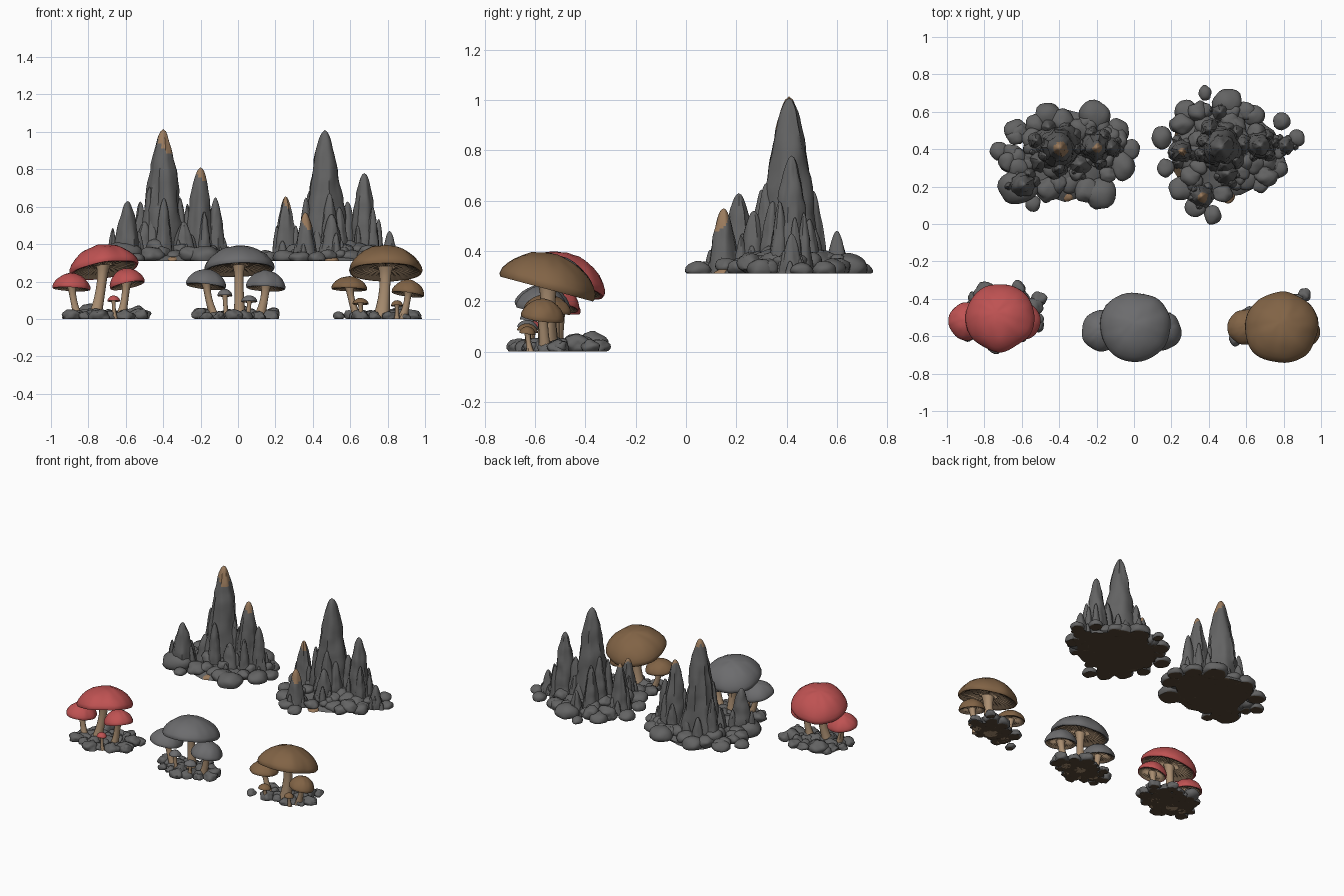
import bpy, bmesh, math, random
from mathutils import Vector, Euler, noise

random.seed(7)
cube = bpy.data.objects.get("Cube")
if cube:
    bpy.data.objects.remove(cube)


def material(name, rgb):
    m = bpy.data.materials.new(name)
    m.use_nodes = True
    m.diffuse_color = (*rgb, 1)
    m.node_tree.nodes["Principled BSDF"].inputs["Base Color"].default_value = (*rgb, 1)
    return m


STONE = material("grey stone", (.125, .125, .125))
EARTH = material("dark earth", (.09, .06, .035))
TAN = material("tan flesh", (.4, .27, .165))
OCHRE = material("ochre mineral", (.33, .2, .11))
RED = material("red cap skin", (.52, .085, .085))
GREY = material("grey cap skin", (.15, .15, .155))
BROWN = material("brown cap skin", (.22, .125, .06))


def finish(bm, name, mats, floor=None):
    """Flatten everything under the floor, then make a smooth object."""
    if floor is not None:
        for v in bm.verts:
            v.co.z = max(v.co.z, floor)
        for f in bm.faces:
            if all(v.co.z < floor + .0005 for v in f.verts):
                f.material_index = 1
    bmesh.ops.recalc_face_normals(bm, faces=bm.faces)
    me = bpy.data.meshes.new(name)
    bm.to_mesh(me)
    bm.free()
    for m in mats:
        me.materials.append(m)
    ob = bpy.data.objects.new(name, me)
    bpy.context.collection.objects.link(ob)
    bpy.ops.object.select_all(action='DESELECT')
    bpy.context.view_layer.objects.active = ob
    ob.select_set(True)
    bpy.ops.object.shade_smooth_by_angle(angle=math.radians(50))
    return ob


def loft(bm, rings, bottom, top, mats=None):
    """Skin rings of points and close both ends with a pole."""
    rows = [[bm.verts.new(p) for p in ring] for ring in rings]
    n = len(rows[0])
    faces = []
    for k, (a, b) in enumerate(zip(rows, rows[1:])):
        for i in range(n):
            j = (i + 1) % n
            f = bm.faces.new((a[i], a[j], b[j], b[i]))
            f.material_index = mats[k] if mats else 0
            faces.append(f)
    for row, p, k in ((rows[0], bottom, 0), (rows[-1], top, -1)):
        pole = bm.verts.new(p)
        for i in range(n):
            f = bm.faces.new((row[i], row[(i + 1) % n], pole))
            f.material_index = mats[k] if mats else 0
            faces.append(f)
    return faces


def boulder(bm, x, y, z, r, flat=.75, rough=.28, mat=0):
    """Lumpy stone with a random stretch."""
    verts = bmesh.ops.create_icosphere(bm, subdivisions=3, radius=1)["verts"]
    seed = Vector((x, y, r)) * 57
    sx, sy = random.uniform(.9, 1.12), random.uniform(.9, 1.12)
    for v in verts:
        k = r * (1 + rough * noise.noise(v.co * 1.3 + seed))
        v.co = Vector((x + v.co.x * k * sx, y + v.co.y * k * sy, z + v.co.z * k * flat))
    for f in {f for v in verts for f in v.link_faces}:
        f.material_index = mat


def column(bm, x, y, floor, top, r, tip=0):
    """Tapering, ridged stalagmite with a rounded end."""
    n, rows, h = 24, 22, top - floor
    seed = Vector((x * 31, y * 31, top * 17))
    rings = []
    for k in range(rows):
        t = 1 - (1 - k / rows) ** 1.3
        base = r * (1 - .68 * t) * math.sqrt(1 - t ** 7)
        ring = []
        for i in range(n):
            a = math.tau * i / n
            d = Vector((math.cos(a), math.sin(a), 0))
            ridge = noise.noise(d * 2.4 + Vector((0, 0, h * t * 4)) + seed)
            lump = noise.noise(d + Vector((0, 0, h * t * 16)) + seed)
            q = base * (1 + .22 * ridge + .14 * lump)
            ring.append((x + d.x * q, y + d.y * q, floor + h * t))
        rings.append(ring)
    for f in loft(bm, rings, (x, y, floor), (x, y, top)):
        c = f.calc_center_median()
        side = (c.x - x - c.y + y) / r
        if c.z > top - tip * (.7 + side):
            f.material_index = 2


def formation(name, floor, centre, size, peaks, rim):
    """Clustered stalagmites on a skirt of boulders."""
    bm = bmesh.new()
    cx, cy = centre
    # fused columns, each with shorter drips around its foot
    for x, y, top, r, tip in peaks:
        column(bm, x, y, floor, top, r, tip)
        count = 9 if r > .1 else 6
        for i in range(count):
            a = math.tau * (i + random.uniform(-.3, .3)) / count
            reach = r * random.uniform(.65, 1)
            height = (top - floor) * random.uniform(.22, .62)
            column(bm, x + reach * math.cos(a), y + reach * math.sin(a),
                   floor, floor + height, r * random.uniform(.36, .5))
    # broad footing and scattered boulders
    boulder(bm, cx, cy, floor, size[0] * .85, .2)
    for i in range(46):
        a, d = random.uniform(0, math.tau), math.sqrt(random.random())
        r = random.uniform(.035, .062)
        boulder(bm, cx + size[0] * d * math.cos(a), cy + size[1] * d * math.sin(a),
                floor + random.uniform(.02, .04) + .05 * (1 - d), r)
    for x, y, r in rim:
        boulder(bm, x, y, floor + r * .3, r, .7, .15)
    boulder(bm, cx + .02, cy - size[1], floor, .035, .6, mat=2)
    finish(bm, name, (STONE, EARTH, OCHRE), floor)


formation("left_rock_formation", .31, (-.37, .37), (.31, .21),
          [(-.4, .41, 1.015, .13, .1), (-.2, .41, .81, .095, .06), (-.59, .21, .63, .08, 0),
           (-.12, .41, .65, .06, 0), (-.5, .34, .52, .07, 0), (-.29, .32, .52, .07, 0)],
          [(-.46, .58, .075), (-.21, .58, .08), (-.18, .16, .08), (-.02, .4, .05),
           (-.72, .39, .05), (-.62, .2, .1), (-.09, .5, .06), (-.06, .31, .07),
           (-.63, .5, .06), (-.54, .11, .04), (-.34, .22, .06)])
formation("right_rock_formation", .31, (.48, .39), (.3, .24),
          [(.465, .41, 1.01, .13, 0), (.675, .42, .78, .09, 0), (.255, .39, .655, .07, .05),
           (.36, .15, .57, .065, .06), (.81, .42, .47, .05, 0), (.46, .6, .48, .05, 0),
           (.5, .27, .56, .07, 0)],
          [(.5, .65, .08), (.38, .7, .04), (.28, .6, .06), (.42, .05, .05),
           (.87, .46, .045), (.79, .55, .05), (.15, .46, .055), (.17, .3, .05),
           (.25, .19, .06), (.77, .3, .06), (.33, .09, .05), (.64, .58, .06), (.6, .24, .06)])


# cap outline as (radius, height): dome, rolled rim, hollow gill side
DOME = [(.12, .99), (.3, .93), (.48, .83), (.65, .67), (.8, .47), (.91, .25), (.98, .04)]
UNDER = [(1, -.12), (.97, -.23), (.91, -.22), (.84, -.14), (.6, -.04), (.35, .02), (.14, 0)]


def mushroom(name, skin, foot, cap, r, h, tilt, stem):
    """Curved stem with a tilted cap; cap gives the rim centre."""
    cap, foot = Vector(cap), Vector((*foot, 0))
    rot = Euler((math.radians(tilt[0]), math.radians(tilt[1]), 0)).to_matrix()
    # cap
    bm = bmesh.new()
    n, rings, outline = 64, [], DOME + UNDER
    for k, (pr, pz) in enumerate(outline):
        ring = []
        for i in range(n):
            a = math.tau * i / n
            d = Vector((math.cos(a), math.sin(a), 0))
            wave = 1 + .07 * noise.noise(d * 1.5 + cap * 23) * pr
            z = pz * h
            if k < len(DOME):
                z += .05 * h * noise.noise(d * pr * 4 + cap * 31)
            elif k > len(DOME) + 2:
                z += .035 * h * (1 if i % 2 else -1)
            ring.append(cap + rot @ Vector((d.x * pr * r * wave, d.y * pr * r * wave, z)))
        rings.append(ring)
    mats = [0 if k < len(DOME) + 2 else 1 for k in range(len(outline) - 1)]
    loft(bm, rings, cap + rot @ Vector((0, 0, h)), cap, mats)
    finish(bm, name + "_cap", (skin, TAN))
    # stem, flared at both ends
    bm = bmesh.new()
    top = cap + rot @ Vector((0, 0, h * .06))
    bend = Vector((top.x * .8 + foot.x * .2, top.y * .8 + foot.y * .2, top.z * .45))
    rings, n, rows = [], 16, 12
    for k in range(rows + 1):
        t = k / rows
        c = foot * (1 - t) ** 2 + bend * 2 * t * (1 - t) + top * t * t
        q = stem * (.78 + .5 * (1 - t) ** 3 + .45 * t ** 8)
        ring = []
        for i in range(n):
            a = math.tau * i / n
            w = q * (1 + .15 * noise.noise(Vector((math.cos(a) * 2, math.sin(a) * 2, t)) + cap * 19))
            ring.append(c + Vector((math.cos(a) * w, math.sin(a) * w, 0)))
        rings.append(ring)
    loft(bm, rings, foot, top)
    finish(bm, name + "_stem", (TAN,))


def stones(name, centre, size, count, rim):
    """Low stony ground under a mushroom group."""
    bm = bmesh.new()
    cx, cy = centre
    boulder(bm, cx, cy, 0, size[1], .16)
    for i in range(count):
        a = math.tau * (i * .618)
        d = math.sqrt((i + 1) / count)
        r = random.uniform(.03, .052)
        boulder(bm, cx + size[0] * d * math.cos(a), cy + size[1] * d * math.sin(a),
                .012, r, .8, .4)
    for x, y, r in rim:
        boulder(bm, x, y, r * .5, r, .8, .35)
    finish(bm, name, (STONE, EARTH), 0)


# red group
mushroom("red_large", RED, (-.77, -.53), (-.72, -.5, .285), .185, .11, (-14, -9), .032)
mushroom("red_left", RED, (-.85, -.53), (-.89, -.52, .175), .102, .07, (-6, 3), .022)
mushroom("red_right", RED, (-.63, -.53), (-.595, -.52, .195), .096, .075, (-10, -12), .024)
mushroom("red_tiny", RED, (-.66, -.61), (-.665, -.61, .1), .034, .025, (-8, 0), .012)
stones("red_group_stones", (-.73, -.5), (.2, .145), 24,
       [(-.51, -.4, .04), (-.54, -.44, .05), (-.62, -.35, .04), (-.52, -.54, .04), (-.8, -.38, .06)])

# grey group
mushroom("grey_large", GREY, (.01, -.54), (.005, -.545, .285), .188, .105, (-12, -2), .03)
mushroom("grey_left", GREY, (-.12, -.56), (-.17, -.57, .19), .11, .075, (-8, 6), .023)
mushroom("grey_right", GREY, (.11, -.56), (.15, -.57, .18), .105, .08, (-8, 3), .026)
mushroom("grey_tiny_left", GREY, (-.06, -.62), (-.07, -.62, .13), .04, .03, (-8, 0), .014)
mushroom("grey_tiny_right", GREY, (.05, -.63), (.06, -.63, .098), .042, .028, (-8, 0), .014)
stones("grey_group_stones", (-.01, -.55), (.195, .125), 24,
       [(-.2, -.55, .045), (.18, -.53, .045), (.05, -.43, .05)])

# brown group
mushroom("brown_large", BROWN, (.765, -.55), (.79, -.55, .275), .196, .115, (-15, 0), .036)
mushroom("brown_left", BROWN, (.645, -.55), (.595, -.55, .17), .095, .058, (-6, 2), .022)
mushroom("brown_right", BROWN, (.875, -.56), (.91, -.57, .145), .088, .065, (-8, 8), .023)
mushroom("brown_tiny_left", BROWN, (.66, -.62), (.655, -.63, .085), .042, .027, (-8, 0), .014)
mushroom("brown_tiny_right", BROWN, (.85, -.62), (.85, -.63, .075), .032, .025, (-8, 0), .012)
stones("brown_group_stones", (.76, -.53), (.18, .09), 15,
       [(.91, -.38, .035), (.86, -.43, .05), (.54, -.62, .03), (.94, -.5, .035), (.77, -.43, .05)])
